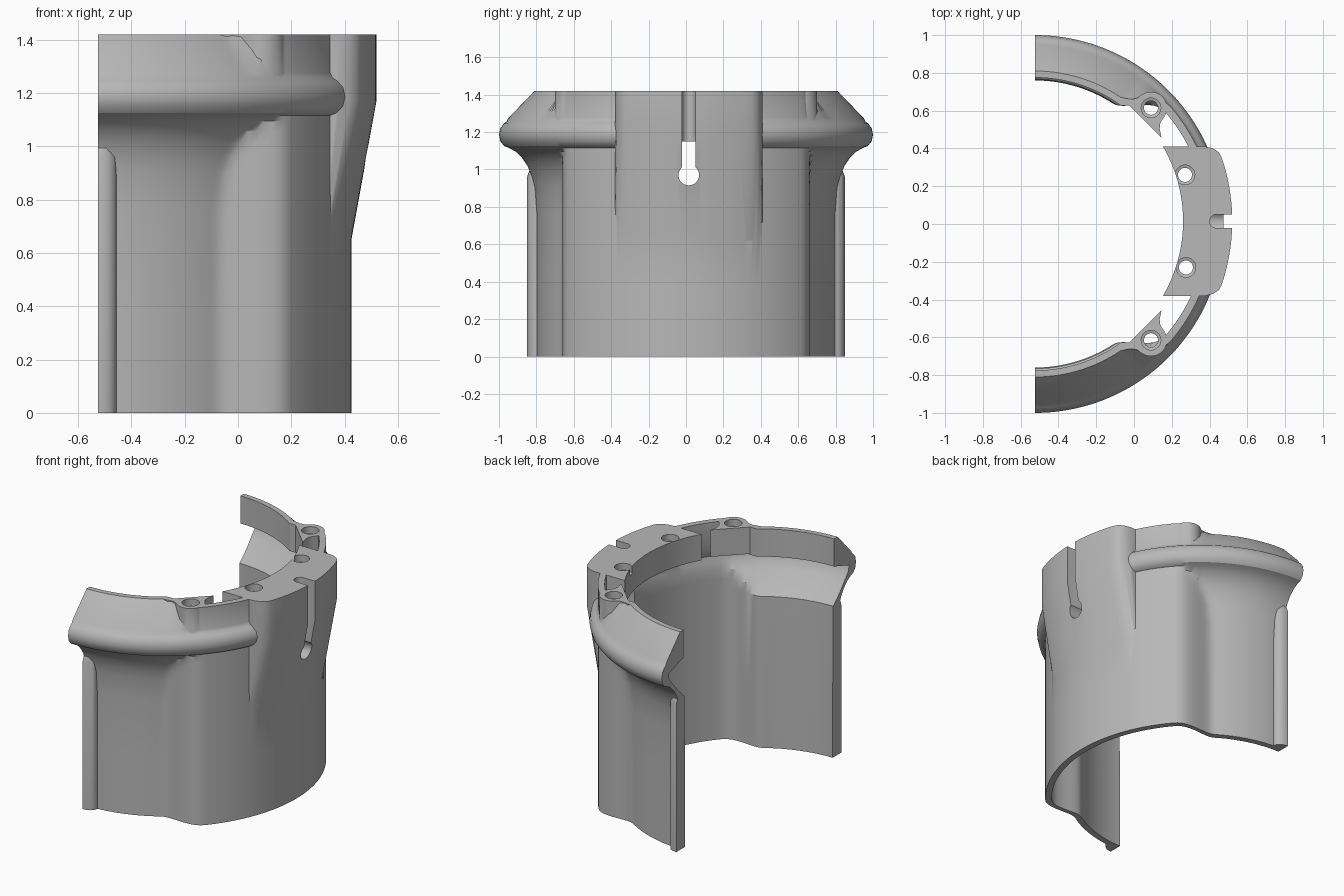
import bpy, bmesh
from math import sin, cos, pi, radians, sqrt, hypot, atan2

cube = bpy.data.objects.get("Cube")
if cube:
    bpy.data.objects.remove(cube, do_unlink=True)

CX = -0.525      # axis of the half ring
TOP = 1.42
SHIFT = 0.015    # small sideways offset of the lug

grey = bpy.data.materials.new("plain grey")
grey.use_nodes = True
grey.diffuse_color = (0.48, 0.48, 0.48, 1)
grey.node_tree.nodes["Principled BSDF"].inputs["Base Color"].default_value = (0.48, 0.48, 0.48, 1)


def loft(name, rings):
    """Closed solid through rings that share one point count."""
    bm = bmesh.new()
    rows = [[bm.verts.new(p) for p in ring] for ring in rings]
    n = len(rows[0])
    for a, b in zip(rows, rows[1:]):
        for i in range(n):
            j = (i + 1) % n
            bm.faces.new((a[i], a[j], b[j], b[i]))
    bm.faces.new(rows[0])
    bm.faces.new(rows[-1])
    bmesh.ops.recalc_face_normals(bm, faces=bm.faces)
    mesh = bpy.data.meshes.new(name)
    bm.to_mesh(mesh)
    bm.free()
    obj = bpy.data.objects.new(name, mesh)
    bpy.context.collection.objects.link(obj)
    mesh.materials.append(grey)
    return obj


def prism(name, outline, z0, z1):
    return loft(name, [[(x, y, z) for x, y in outline] for z in (z0, z1)])


def box(name, x0, x1, y0, y1, z0, z1):
    return prism(name, [(x0, y0), (x1, y0), (x1, y1), (x0, y1)], z0, z1)


def disc(x, y, r, z, n=32):
    return [(x + r * cos(2 * pi * i / n), y + r * sin(2 * pi * i / n), z) for i in range(n)]


def combine(target, tool, operation):
    mod = target.modifiers.new(operation.lower(), 'BOOLEAN')
    mod.operation = operation
    mod.solver = 'EXACT'
    mod.object = tool
    bpy.context.view_layer.objects.active = target
    bpy.ops.object.modifier_apply(modifier=mod.name)
    bpy.data.objects.remove(tool, do_unlink=True)


# Half ring shell: wide wall in the middle, narrow wall at both ends
outer = [(0, 0), (0, 0.4), (0.80, 0.76), (0.81, 0.90), (0.825, 0.96), (0.845, 1.015),
         (0.875, 1.06), (0.91, 1.095), (0.945, 1.115), (0.972, 1.125), (0.992, 1.15),
         (1.0, 1.185), (0.993, 1.22), (0.975, 1.245), (0.96, 1.255), (0.95, 1.275), (0.81, TOP)]
inner = [(0.775, TOP), (0.775, 1.24), (0.93, 1.19), (0.92, 1.15), (0.885, 1.11),
         (0.83, 1.045), (0.765, 0.985), (0, 0.4), (0, 0)]


def wall_radius(angle):
    t = min(max((abs(angle) - radians(41)) / radians(16), 0), 1)
    return 0.95 - 0.15 * t * t * (3 - 2 * t)


rings = []
for i in range(121):
    a = -pi / 2 + pi * i / 120
    r = wall_radius(a)
    section = [(max(p, r), z) for p, z in outer] + [(max(p, r - 0.04), z) for p, z in inner]
    rings.append([(CX + p * cos(a), p * sin(a), z) for p, z in section])
shell = loft("half_ring_shell", rings)

# Middle lug with a sloping lower face
lug_out = [(0.945, 0.62), (1.045, 1.17), (1.045, TOP)]
lug_in = [(0.785, TOP), (0.785, 1.25), (0.925, 1.2), (0.925, 0.62)]
rows = [(-0.395, 0.06), (-0.385, 0.025), (-0.365, 0.005)]
rows += [(-0.34 + 0.68 * i / 20, 0) for i in range(21)]
rows += [(-y, inset) for y, inset in reversed(rows[:3])]
rings = []
for y, inset in rows:
    section = [(max(r - inset, 0.935), z) for r, z in lug_out] + lug_in
    rings.append([(CX + sqrt(r * r - y * y), y + SHIFT, z) for r, z in section])
combine(shell, loft("middle_lug", rings), 'UNION')

for side in (-1, 1):
    # Screw boss flaring into the upper lip
    bx, by = 0.09, side * 0.615
    a = atan2(by, bx - CX)
    local = [(-0.072, -0.15), (-0.045, -0.11), (-0.02, -0.09)]
    local += [(0.085 * cos(t), 0.085 * sin(t)) for t in (radians(-80 + 10 * k) for k in range(17))]
    local += [(u, -v) for u, v in reversed(local[:3])]
    outline = [(bx + u * cos(a) - v * sin(a), by + u * sin(a) + v * cos(a)) for u, v in local]
    combine(shell, prism("screw_boss", outline, 1.245, TOP), 'UNION')

    # Rounded rib at the cut end
    curve = [(CX + 0.07 * sin(t), side * (0.785 + 0.065 * cos(t) ** 0.7))
             for t in (radians(11 * k) for k in range(9))]
    curve.append((CX, side * 0.785))
    rib = [[(x, y, z) for x, y in curve] for z in (0, 0.96)]
    rib.append([(CX + (x - CX) * 0.6, side * min(abs(y), 0.835), 1.0) for x, y in curve])
    combine(shell, loft("end_rib", rib), 'UNION')

# Countersunk screw holes
for x, y, low in ((0.09, 0.615, 1.14), (0.09, -0.615, 1.14), (0.27, 0.26, 0.9), (0.275, -0.23, 0.9)):
    steps = ((0.037, low), (0.037, TOP - 0.05), (0.052, TOP - 0.045), (0.052, TOP + 0.1))
    combine(shell, loft("hole_cutter", [disc(x, y, r, z) for r, z in steps]), 'DIFFERENCE')

# Keyhole slot in the lug
y = SHIFT
groove = [(0.6, y - 0.036), (0.6, y + 0.036)]
groove += [(0.436 + 0.036 * cos(t), y + 0.036 * sin(t)) for t in (pi / 2 + pi * k / 10 for k in range(11))]
combine(shell, prism("groove_cutter", groove, 1.05, 1.6), 'DIFFERENCE')
combine(shell, box("slot_cutter", 0.31, 0.6, y - 0.0355, y + 0.0355, 0.97, 1.15), 'DIFFERENCE')
key = [[(x, y + p, 0.97 + q) for p, q, _ in disc(0, 0, 0.055, 0)] for x in (0.3, 0.65)]
combine(shell, loft("keyhole_cutter", key), 'DIFFERENCE')

# Smooth shading with sharp edges kept
bpy.ops.object.select_all(action='DESELECT')
shell.select_set(True)
bpy.context.view_layer.objects.active = shell
bpy.ops.object.shade_smooth_by_angle(angle=radians(30))
